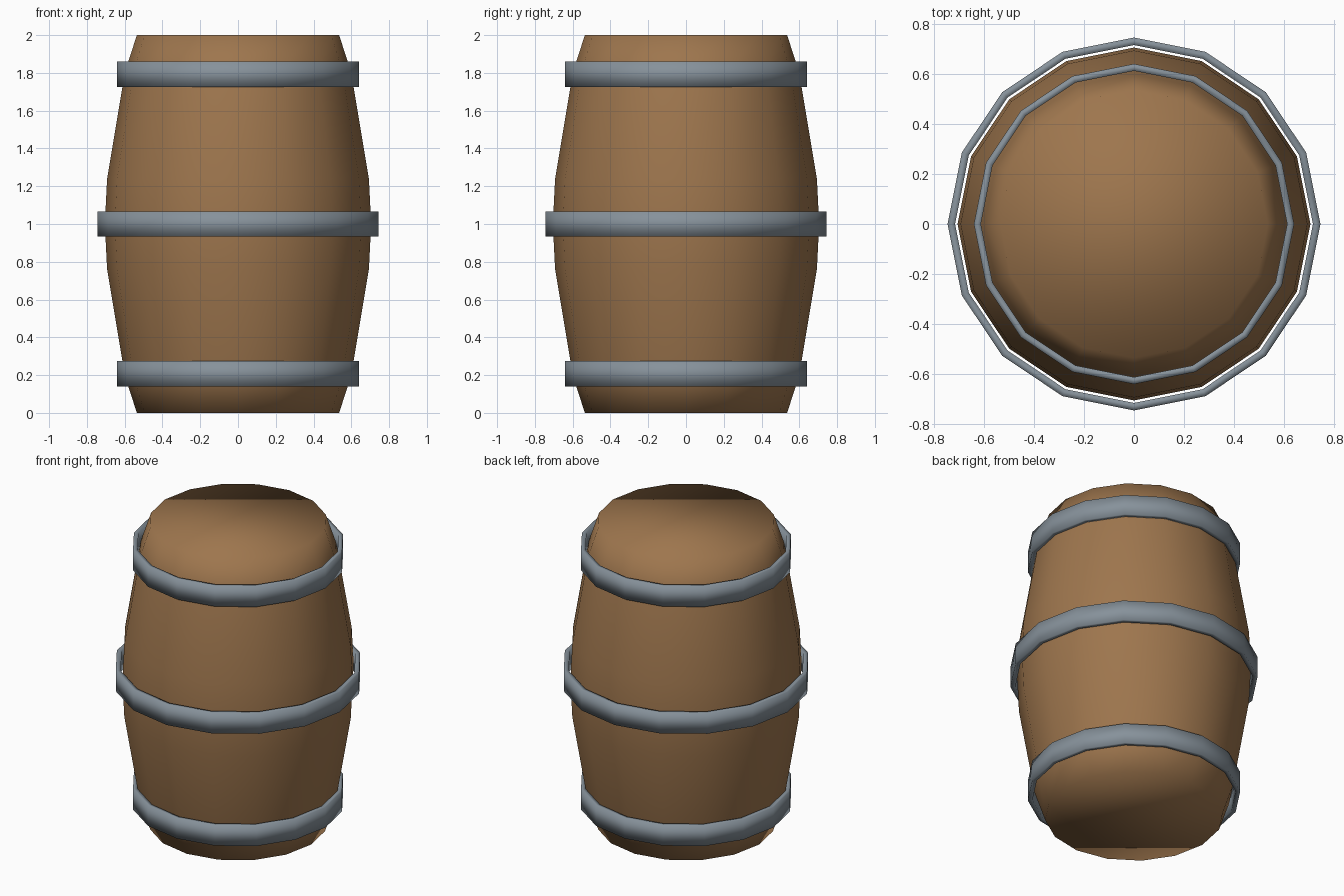
import bpy
import math

if "Cube" in bpy.data.objects:
    bpy.data.objects.remove(bpy.data.objects["Cube"])

SIDES = 16


def material(name, colour):
    mat = bpy.data.materials.new(name)
    mat.diffuse_color = (*colour, 1)
    mat.use_nodes = True
    mat.node_tree.nodes["Principled BSDF"].inputs["Base Color"].default_value = mat.diffuse_color
    return mat


wood = material("brown wood", (0.34, 0.18, 0.075))
iron = material("grey iron", (0.24, 0.285, 0.325))


def lathe(name, profile, mat, closed):
    """Spin (radius, height) points around z; closed profiles make a hoop, open ones get end caps."""
    verts = [(r * math.cos(math.tau * i / SIDES), r * math.sin(math.tau * i / SIDES), z)
             for r, z in profile for i in range(SIDES)]
    rows = len(profile)
    faces = []
    for j in range(rows if closed else rows - 1):
        a, b = j * SIDES, (j + 1) % rows * SIDES
        for i in range(SIDES):
            k = (i + 1) % SIDES
            faces.append((a + i, a + k, b + k, b + i))
    if not closed:
        faces.append(tuple(reversed(range(SIDES))))
        faces.append(tuple(range((rows - 1) * SIDES, rows * SIDES)))
    mesh = bpy.data.meshes.new(name)
    mesh.from_pydata(verts, [], faces)
    mesh.materials.append(mat)
    mesh.shade_smooth()
    obj = bpy.data.objects.new(name, mesh)
    bpy.context.collection.objects.link(obj)
    return obj


# Bulging wooden body, mirrored about mid height
half = [(0.535, 0), (0.598, 0.19), (0.693, 0.76), (0.705, 1)]
lathe("barrel_body", half + [(r, 2 - z) for r, z in half[-2::-1]], wood, False)

# Three iron hoops with a rectangular section
for name, outer, inner, z in (("lower_hoop", 0.64, 0.612, 0.208),
                              ("middle_hoop", 0.745, 0.715, 1.0),
                              ("upper_hoop", 0.64, 0.612, 1.792)):
    h = 0.067
    lathe(name, [(outer, z - h), (outer, z + h), (inner, z + h), (inner, z - h)], iron, True)
